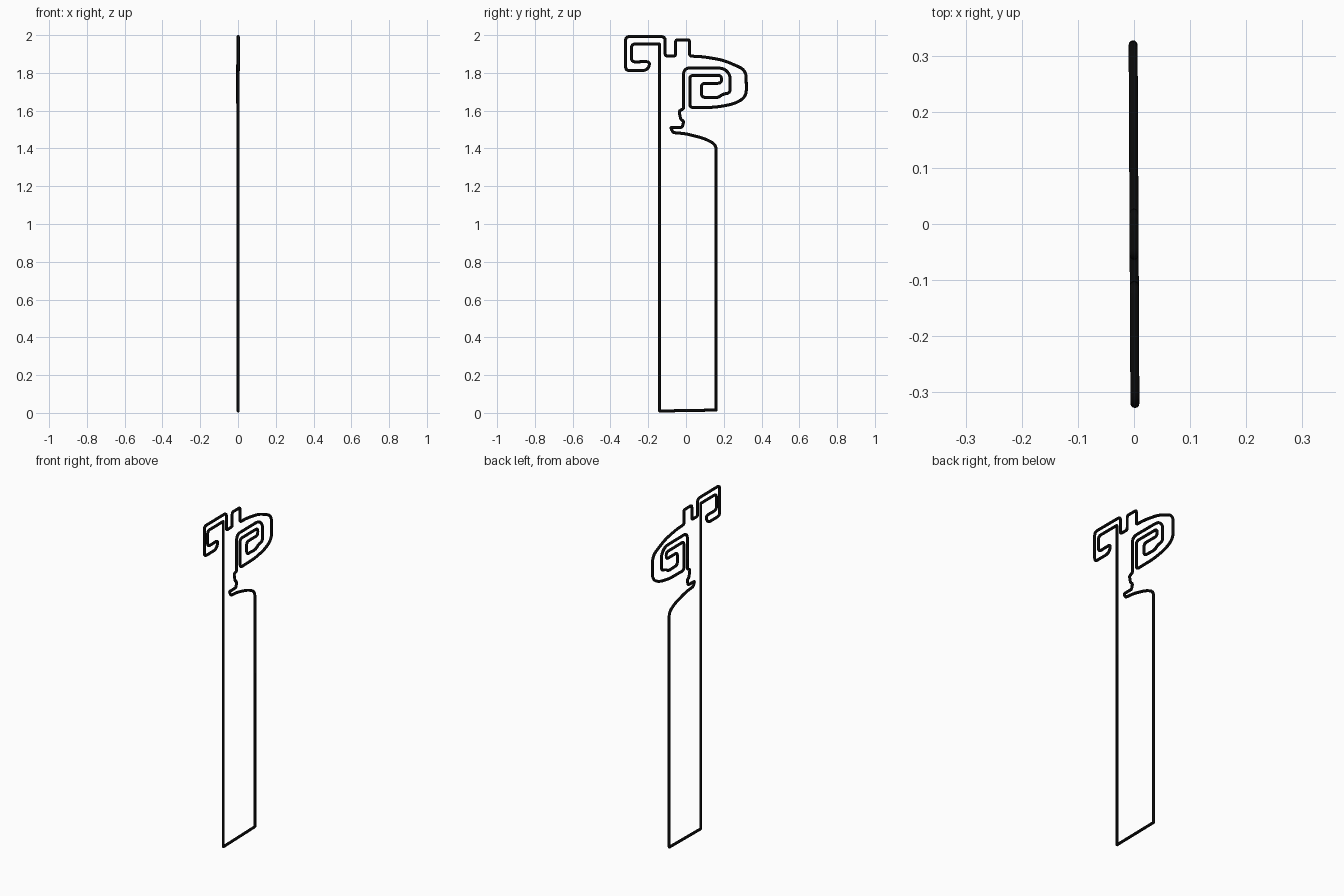
import bpy
from mathutils import Vector

if "Cube" in bpy.data.objects:
    bpy.data.objects.remove(bpy.data.objects["Cube"])

TUBE = 0.008   # wire radius
TILT = -0.005  # the outline is turned very slightly about z

# Outline runs, each with a corner rounding radius: (radius, [(y, z), ...])
runs = [
    # left edge of the post
    (0.003, [(-0.14, 0.010), (-0.14, 1.953)]),
    # small hook at top left
    (0.022, [(-0.289, 1.953), (-0.289, 1.858), (-0.193, 1.86), (-0.195, 1.832),
             (-0.215, 1.812), (-0.32, 1.812), (-0.32, 1.992), (-0.11, 1.992)]),
    # notch and tab
    (0.012, [(-0.11, 1.889), (-0.055, 1.889), (-0.055, 1.975), (0.019, 1.975),
             (0.019, 1.889)]),
    # outside of the large scroll
    (0.040, [(0.09, 1.886), (0.2, 1.867), (0.318, 1.815), (0.32, 1.675),
             (0.26, 1.637), (0.16, 1.618)]),
    # inside of the spiral
    (0.020, [(0.02, 1.616), (0.02, 1.787), (0.188, 1.787), (0.188, 1.745),
             (0.082, 1.745), (0.082, 1.671), (0.168, 1.668), (0.195, 1.688),
             (0.233, 1.693), (0.233, 1.79)]),
    (0.035, [(0.2, 1.826), (-0.013, 1.826)]),
    # neck and pointed lip
    (0.008, [(-0.013, 1.61), (-0.037, 1.598), (-0.028, 1.555), (-0.012, 1.543),
             (-0.02, 1.512), (-0.082, 1.511), (-0.068, 1.484)]),
    # sloping shoulder and right edge
    (0.030, [(0.0, 1.478), (0.1, 1.452), (0.16, 1.42)]),
    (0.003, [(0.16, 0.015)]),
]


def rounded(runs, steps=6):
    """Closed path with each corner replaced by a short curve."""
    corners = [(Vector((TILT * y, y, z)), r) for r, pts in runs for y, z in pts]
    path = []
    n = len(corners)
    for i, (p, r) in enumerate(corners):
        a, b = corners[i - 1][0] - p, corners[(i + 1) % n][0] - p
        s = p + a.normalized() * min(r, a.length * 0.48)
        e = p + b.normalized() * min(r, b.length * 0.48)
        for k in range(steps + 1):
            t = k / steps
            path.append(s * (1 - t) ** 2 + p * 2 * t * (1 - t) + e * t ** 2)
    return path


# Wire outline
path = rounded(runs)
curve = bpy.data.curves.new("wire_outline", 'CURVE')
curve.dimensions = '3D'
curve.bevel_depth = TUBE
curve.bevel_resolution = 4
spline = curve.splines.new('POLY')
spline.points.add(len(path) - 1)
for point, co in zip(spline.points, path):
    point.co = (*co, 1)
spline.use_cyclic_u = True
outline = bpy.data.objects.new("wire_outline", curve)
bpy.context.collection.objects.link(outline)

# Black finish
mat = bpy.data.materials.new("black_wire")
mat.diffuse_color = (0.003, 0.003, 0.003, 1)
mat.use_nodes = True
mat.node_tree.nodes["Principled BSDF"].inputs["Base Color"].default_value = mat.diffuse_color
curve.materials.append(mat)

# Turn into a smooth mesh
bpy.context.view_layer.objects.active = outline
outline.select_set(True)
bpy.ops.object.convert(target='MESH')
bpy.ops.object.shade_smooth_by_angle()
